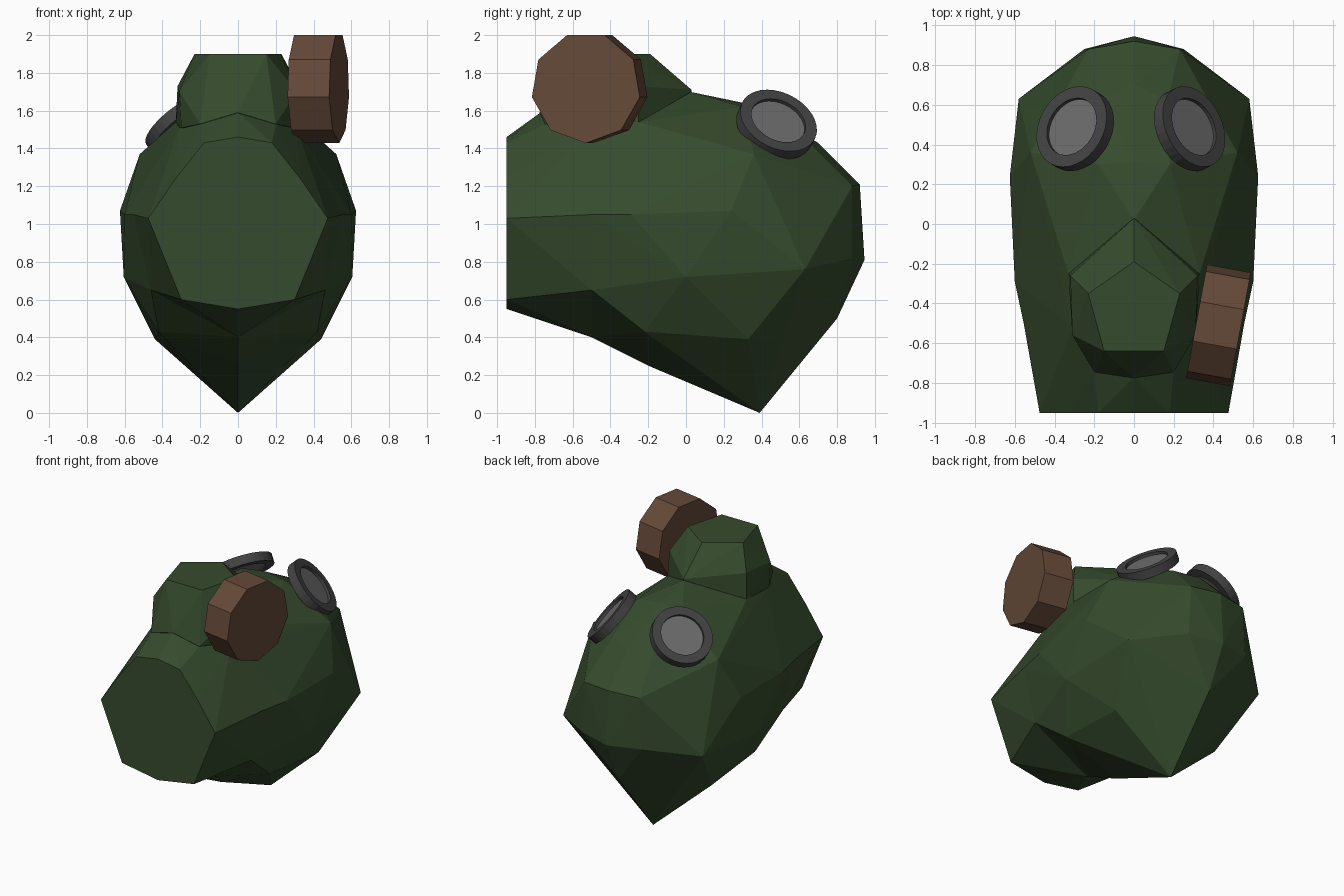
import bpy, bmesh, math
from mathutils import Vector, Matrix

if "Cube" in bpy.data.objects:
    bpy.data.objects.remove(bpy.data.objects["Cube"])


def material(name, rgb):
    m = bpy.data.materials.new(name)
    m.diffuse_color = (*rgb, 1)
    m.use_nodes = True
    m.node_tree.nodes["Principled BSDF"].inputs["Base Color"].default_value = m.diffuse_color
    return m


GREEN = material("dark green rubber", (0.036, 0.070, 0.026))
BROWN = material("brown filter", (0.130, 0.067, 0.040))
RUBBER = material("dark grey rim", (0.056, 0.056, 0.056))
GLASS = material("grey glass", (0.150, 0.150, 0.150))


def finish(name, bm, mat, matrix=None):
    bmesh.ops.recalc_face_normals(bm, faces=bm.faces)
    me = bpy.data.meshes.new(name)
    bm.to_mesh(me)
    bm.free()
    me.materials.append(mat)
    ob = bpy.data.objects.new(name, me)
    bpy.context.collection.objects.link(ob)
    if matrix:
        ob.matrix_world = matrix
    return ob


def mirrored_hull(name, points, mat):
    """Faceted shell around points given for the right half only."""
    bm = bmesh.new()
    for x, y, z in points:
        for s in ((1, -1) if x else (1,)):
            bm.verts.new((s * x, y, z))
    bmesh.ops.convex_hull(bm, input=bm.verts)
    loose = [v for v in bm.verts if not v.link_faces]
    bmesh.ops.delete(bm, geom=loose, context='VERTS')
    bmesh.ops.dissolve_limit(bm, angle_limit=0.01, verts=bm.verts, edges=bm.edges)
    return finish(name, bm, mat)


def lathe(name, profile, sides, mat, matrix):
    """Closed ring turned from a profile of (radius, height)."""
    bm = bmesh.new()
    rings = [[bm.verts.new((r * math.cos(math.tau * i / sides),
                            r * math.sin(math.tau * i / sides), z))
              for i in range(sides)] for r, z in profile]
    for a, b in zip(rings, rings[1:] + rings[:1]):
        for i in range(sides):
            j = (i + 1) % sides
            bm.faces.new((a[i], a[j], b[j], b[i]))
    return finish(name, bm, mat, matrix)


def disc(name, radius, depth, sides, mat, matrix):
    bm = bmesh.new()
    bmesh.ops.create_cone(bm, cap_ends=True, segments=sides, radius1=radius,
                          radius2=radius, depth=depth)
    return finish(name, bm, mat, matrix)


# Section shared by the front collar and the rear body
NECK = [(0, -0.50, 0.40), (0.46, -0.50, 0.65), (0.555, -0.50, 1.05), (0.31, -0.52, 1.51)]

# Mask body: side ridge, pointed chin, rounded back
body = mirrored_hull("mask_body", NECK + [
    (0.60, -0.29, 1.05), (0.625, 0.24, 1.07), (0.605, 0.0, 0.72), (0.58, 0.63, 0.76),
    (0.42, -0.22, 0.43), (0.44, 0.33, 0.39),
    (0, -0.20, 0.25), (0, 0.39, 0.0), (0, 0.80, 0.50),
    (0.25, 0.88, 0.82), (0, 0.945, 0.81), (0.23, 0.88, 1.20), (0, 0.92, 1.21),
    (0.33, -0.25, 1.54), (0.52, 0.36, 1.37),
    (0, 0.02, 1.70), (0, 0.31, 1.64), (0.17, 0.62, 1.46), (0.18, 0.30, 1.62),
    (0, 0.70, 1.43)], GREEN)

# Front collar with the flat opening; its back end is buried in the body
collar = mirrored_hull("front_collar", NECK + [
    (0, -0.95, 1.46), (0.18, -0.95, 1.43), (0.33, -0.95, 1.24), (0.475, -0.95, 1.03),
    (0.30, -0.95, 0.60), (0, -0.95, 0.55), (0.48, -0.83, 1.04),
    (0.20, -0.74, 1.53), (0, -0.77, 1.59),
    (0.3, -0.4, 1.0), (0, -0.4, 0.7)], GREEN)

# Raised snout on top of the body
snout = mirrored_hull("snout", [
    (0, -0.19, 1.90), (0.23, -0.35, 1.90), (0.15, -0.64, 1.90),
    (0, 0.03, 1.71), (0.32, -0.26, 1.73), (0.31, -0.56, 1.70),
    (0.33, -0.25, 1.53), (0.30, -0.56, 1.51), (0.20, -0.745, 1.53), (0, -0.775, 1.59),
    (0, -0.70, 1.40), (0, 0.0, 1.40), (0.2, -0.3, 1.40)], GREEN)

# Weld the three shells into one skin
for part in (collar, snout):
    mod = body.modifiers.new("join_" + part.name, 'BOOLEAN')
    mod.operation = 'UNION'
    mod.solver = 'EXACT'
    mod.object = part
    part.hide_render = True

# Eyepieces: a round rim with a recessed glass each
for side, name, x, normal in ((1, "right", 0.285, (0.68, 0.33, 0.65)),
                              (-1, "left", -0.30, (-0.57, 0.33, 0.75))):
    n = Vector(normal).normalized()
    m = Matrix.Translation((x, 0.482, 1.532)) @ n.to_track_quat('Z', 'Y').to_matrix().to_4x4()
    lathe(name + "_eye_rim", [(0.215, -0.04), (0.215, 0.025),
                              (0.152, 0.025), (0.152, -0.04)], 32, RUBBER, m)
    disc(name + "_eye_glass", 0.153, 0.035, 32, GLASS, m @ Matrix.Translation((0, 0, -0.0125)))

# Nine-sided filter canister on the right cheek, flat edge upwards
axis = Vector((0.98, -0.18, 0)).normalized()
across = Vector((0, 0, 1)).cross(axis)
rot = Matrix((across, Vector((0, 0, 1)), axis)).transposed().to_4x4()
bm = bmesh.new()
rings = [[bm.verts.new((0.295 * math.sin(math.radians(20 + 40 * i)),
                        0.295 * math.cos(math.radians(20 + 40 * i)), z)) for i in range(9)]
         for z in (-0.112, 0.112)]
for ring in rings:
    bm.faces.new(ring)
for i in range(9):
    j = (i + 1) % 9
    bm.faces.new((rings[0][i], rings[0][j], rings[1][j], rings[1][i]))
finish("filter_canister", bm, BROWN, Matrix.Translation((0.425, -0.51, 1.723)) @ rot)
